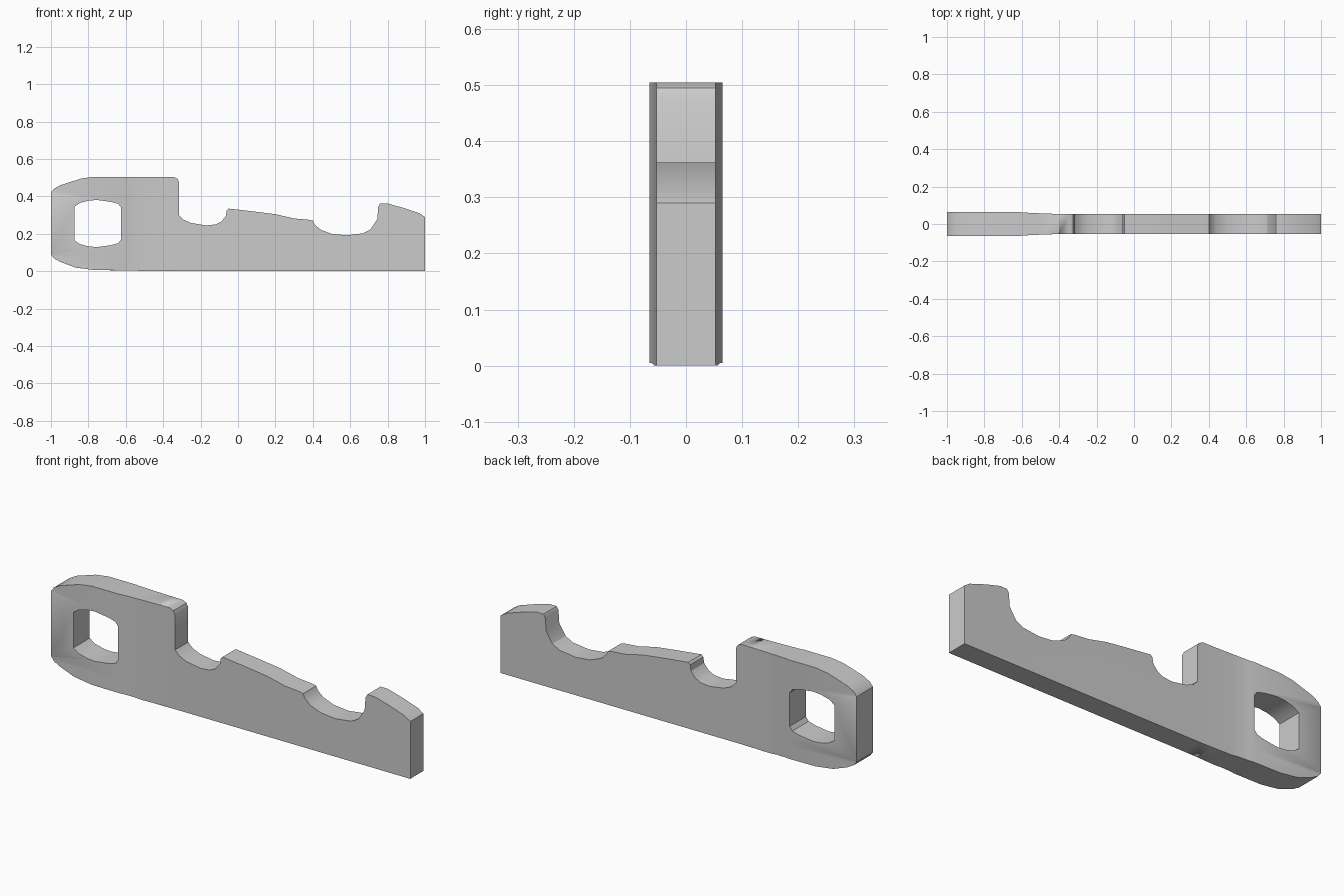
import bpy, bmesh

if "Cube" in bpy.data.objects:
    bpy.data.objects.remove(bpy.data.objects["Cube"])

# Side outline (x, z): plain bar with two notches and a wide handle end
outline = [(1, 0), (1, .29), (.97, .31), (.88, .34), (.8, .362), (.76, .362), (.75, .345),
           (.745, .28), (.71, .225), (.67, .203), (.58, .192), (.5, .2), (.44, .223),
           (.41, .25), (.4, .27), (.38, .275), (.3, .282), (.2, .305), (.08, .32),
           (-.05, .335), (-.06, .325), (-.065, .295), (-.09, .265), (-.12, .25),
           (-.17, .245), (-.25, .258), (-.29, .275), (-.315, .3), (-.315, .475),
           (-.325, .495), (-.345, .505), (-.77, .505), (-.84, .495), (-.95, .46),
           (-.985, .44), (-1, .42), (-1, .09), (-.985, .07), (-.95, .05), (-.87, .02),
           (-.77, .006), (-.55, .004), (-.5, 0)]

# Rounded grip hole, lower half mirrored from the upper
hole_top = [(-.875, .345), (-.845, .365), (-.8, .377), (-.755, .381), (-.68, .371),
            (-.64, .36), (-.625, .34)]
hole = hole_top + [(x, .51 - z) for x, z in reversed(hole_top)]

# Half thickness along x: thick handle blending into the thinner bar
stations = [(-1, .065), (-.615, .065), (-.605, .062), (-.5, .057), (-.4, .0535),
            (-.33, .0525), (1, .0525)]


def half_thickness(x):
    for (x0, h0), (x1, h1) in zip(stations, stations[1:]):
        if x <= x1:
            return h0 + (h1 - h0) * max(0, x - x0) / (x1 - x0)
    return stations[-1][1]


# Filled curve with the hole, extruded to a slab
curve = bpy.data.curves.new("slotted_bar", 'CURVE')
curve.dimensions = '2D'
curve.fill_mode = 'BOTH'
curve.extrude = 1
for loop in (outline, hole):
    spline = curve.splines.new('POLY')
    spline.points.add(len(loop) - 1)
    for p, (x, z) in zip(spline.points, loop):
        p.co = (x, z, 0, 1)
    spline.use_cyclic_u = True
bar = bpy.data.objects.new("slotted_bar", curve)
bpy.context.collection.objects.link(bar)
bpy.context.view_layer.objects.active = bar
bar.select_set(True)
bpy.ops.object.convert(target='MESH')
bar = bpy.context.object

# Stand the slab upright, slice at the stations and apply the thickness
bm = bmesh.new()
bm.from_mesh(bar.data)
bmesh.ops.remove_doubles(bm, verts=bm.verts, dist=1e-4)
for v in bm.verts:
    v.co = (v.co.x, -v.co.z, v.co.y)
for x, _ in stations[1:-1]:
    bmesh.ops.bisect_plane(bm, geom=bm.verts[:] + bm.edges[:] + bm.faces[:],
                           plane_co=(x, 0, 0), plane_no=(1, 0, 0), dist=1e-5)
for v in bm.verts:
    v.co.y = half_thickness(v.co.x) * (1 if v.co.y > 0 else -1)
bmesh.ops.recalc_face_normals(bm, faces=bm.faces)

# Mark the upper and lower rim of the handle for softening
weight = bm.edges.layers.float.new("bevel_weight_edge")
for e in bm.edges:
    a, b = (v.co for v in e.verts)
    rim = all(c.x < -.39 and (c.z > .41 or c.z < .1) for c in (a, b))
    if rim and a.y * b.y > 0 and abs(a.x - b.x) > 1e-4 and e.calc_face_angle(0) > .8:
        e[weight] = 1
bm.to_mesh(bar.data)
bm.free()

bevel = bar.modifiers.new("rim_bevel", 'BEVEL')
bevel.limit_method = 'WEIGHT'
bevel.width = .011
bevel.segments = 2
bpy.ops.object.shade_smooth_by_angle(angle=.5)
